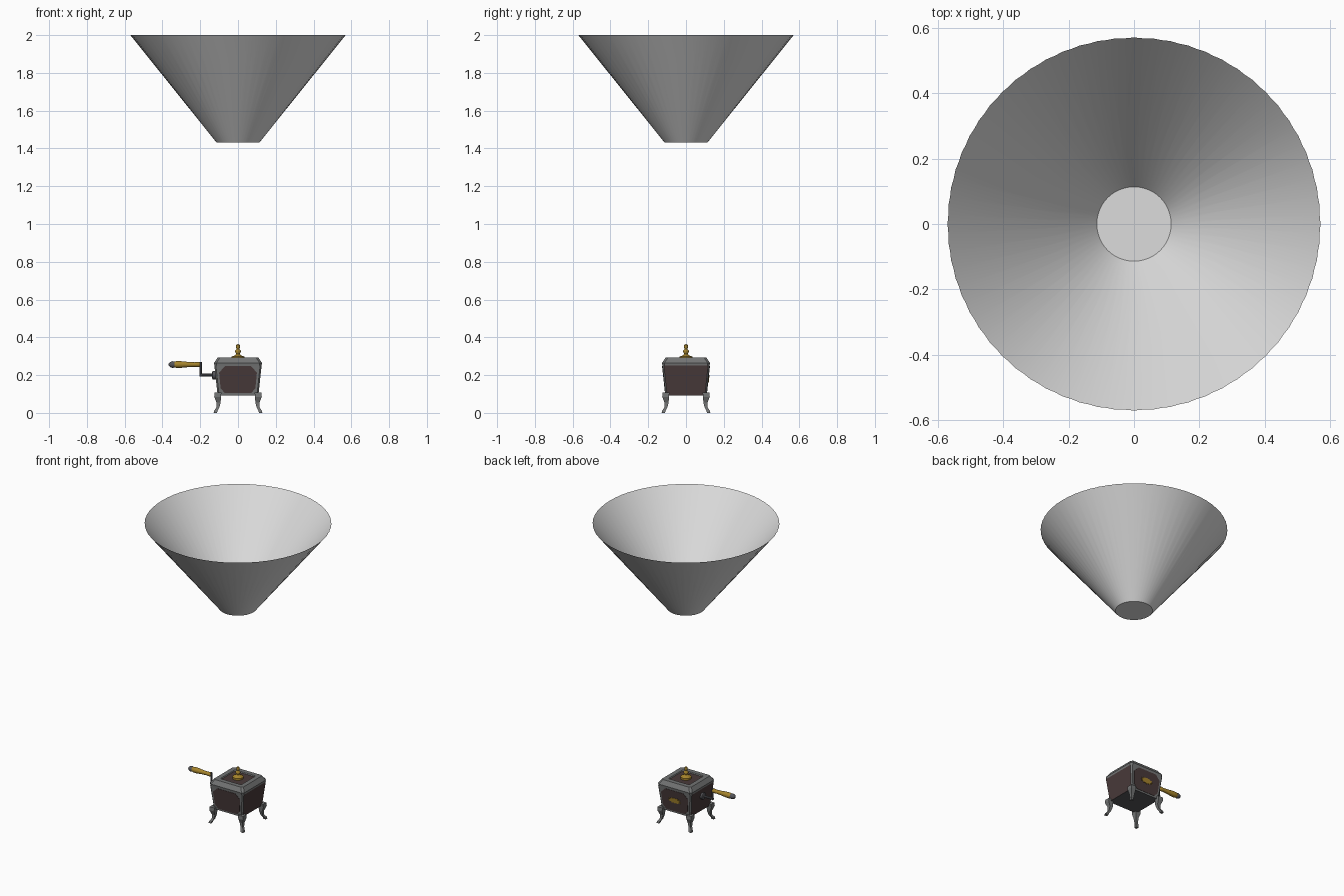
import bpy, bmesh, math
from mathutils import Vector, Matrix

if "Cube" in bpy.data.objects:
    bpy.data.objects.remove(bpy.data.objects["Cube"])


def material(name, rgb):
    m = bpy.data.materials.new(name)
    m.diffuse_color = (*rgb, 1)
    m.use_nodes = True
    m.node_tree.nodes["Principled BSDF"].inputs["Base Color"].default_value = m.diffuse_color
    return m


PALE = material("pale_grey", (0.72, 0.72, 0.72))
IRON = material("grey_iron", (0.17, 0.175, 0.175))
DARK = material("dark_iron", (0.09, 0.09, 0.1))
BROWN = material("dark_brown", (0.066, 0.042, 0.042))
GOLD = material("gold", (0.38, 0.23, 0.025))


def finish(name, bm, mats, smooth=False):
    bmesh.ops.recalc_face_normals(bm, faces=bm.faces)
    me = bpy.data.meshes.new(name)
    bm.to_mesh(me)
    bm.free()
    ob = bpy.data.objects.new(name, me)
    bpy.context.collection.objects.link(ob)
    for m in mats:
        me.materials.append(m)
    if smooth:
        bpy.ops.object.select_all(action='DESELECT')
        ob.select_set(True)
        bpy.context.view_layer.objects.active = ob
        bpy.ops.object.shade_smooth_by_angle(angle=math.radians(40))
    return ob


def loft(bm, rings, caps=True, mat=0):
    """Skin a list of equal-length point rings."""
    rows = [[bm.verts.new(p) for p in r] for r in rings]
    n = len(rows[0])
    faces = []
    for a, b in zip(rows, rows[1:]):
        faces += [bm.faces.new((a[i], a[(i + 1) % n], b[(i + 1) % n], b[i]))
                  for i in range(n)]
    if caps:
        faces += [bm.faces.new(rows[0][::-1]), bm.faces.new(rows[-1])]
    for f in faces:
        f.material_index = mat
    return faces


def lathe(name, profile, mats, sides=12, matrix=Matrix(), gold_from=None):
    """Revolve (radius, height) pairs around the local z axis."""
    bm = bmesh.new()
    loft(bm, [[matrix @ Vector((r * math.cos(2 * math.pi * i / sides),
                                r * math.sin(2 * math.pi * i / sides), z))
               for i in range(sides)] for r, z in profile])
    return finish(name, bm, mats, True)


def square(h, z, c=0.0):
    """Square ring of half width h with corners cut by c."""
    return [(x, y, z) for x, y in (
        (h - c, -h), (h, -h + c), (h, h - c), (h - c, h),
        (-h + c, h), (-h, h - c), (-h, -h + c), (-h + c, -h))]


# Funnel: open cone with a closed floor, made of two overlapping shells
for name, turn in (("funnel_outer", 0.0), ("funnel_inner", 0.5)):
    bm = bmesh.new()
    n = 32
    rings = [[bm.verts.new((r * math.cos((i + turn) * 2 * math.pi / n),
                            r * math.sin((i + turn) * 2 * math.pi / n), z))
              for i in range(n)] for r, z in ((0.114, 1.432), (0.57, 2.0))]
    for i in range(n):
        j = (i + 1) % n
        bm.faces.new((rings[0][i], rings[0][j], rings[1][j], rings[1][i]))
    if turn == 0:
        bm.faces.new(rings[0][::-1])
    ob = finish(name, bm, [PALE], True)
    if turn:
        ob.data.flip_normals()

# Body: tapered box, iron front and back, brown sides
bm = bmesh.new()
loft(bm, [square(0.108, 0.093, 0.008), square(0.125, 0.25, 0.008)])
bm.normal_update()
for f in bm.faces:
    c = f.calc_center_median()
    if abs(c.x) > 0.11 and abs(c.y) < 0.05:
        f.material_index = 1
    elif c.z < 0.1:
        f.material_index = 2
finish("body", bm, [IRON, BROWN, DARK])

# Lid: bevelled rim with a recessed brown top
bm = bmesh.new()
loft(bm, [square(0.125, 0.25, 0.012), square(0.127, 0.264, 0.012),
          square(0.108, 0.292, 0.012), square(0.078, 0.292, 0.008),
          square(0.074, 0.286, 0.008)])
for f in bm.faces:
    if len(f.verts) == 8 and f.calc_center_median().z > 0.28:
        f.material_index = 1
finish("lid", bm, [IRON, BROWN])


def plate(name, points, z0, mat, side, lift):
    """Thin plate lying on the sloped front (-1) or back (+1) wall."""
    bm = bmesh.new()
    rings = []
    for d in (0.0, lift):
        rings.append([(x, side * (0.108 + (z0 + z - 0.093) * 0.1083 + d), z0 + z)
                      for x, z in points])
    loft(bm, rings)
    return finish(name, bm, [mat])


# Octagonal panels front and back, ornament on the back
octagon = [(sx * x, sz * z) for sx, sz, pts in (
    (1, 1, ((0.1, 0.04), (0.068, 0.073))), (-1, 1, ((0.068, 0.073), (0.1, 0.04))),
    (-1, -1, ((0.092, 0.045), (0.068, 0.07))), (1, -1, ((0.068, 0.07), (0.092, 0.045))))
    for x, z in pts]
for name, s in (("front_panel", -1), ("back_panel", 1)):
    plate(name, octagon, 0.174, BROWN, s, 0.002)
leaf = []
for i in range(24):
    a = 2 * math.pi * i / 24
    k = 1.0 if i % 2 == 0 else 0.72
    leaf.append((0.048 * k * math.cos(a), 0.02 * k * math.sin(a)))
plate("back_ornament", leaf, 0.18, GOLD, 1, 0.005)

# Legs: curved, thick at the hip and turned out at the foot
LEG = ((0.106, 0.108, 0.018), (0.108, 0.085, 0.018), (0.103, 0.055, 0.011),
       (0.107, 0.028, 0.008), (0.117, 0.012, 0.009), (0.12, 0.0, 0.009))
for name, sx, sy in (("front_left_leg", -1, -1), ("front_right_leg", 1, -1),
                     ("back_left_leg", -1, 1), ("back_right_leg", 1, 1)):
    bm = bmesh.new()
    loft(bm, [[(sx * (o + dx * w), sy * (o + dy * w), z)
               for dx, dy in ((1, 1), (-1, 1), (-1, -1), (1, -1))]
              for o, z, w in LEG])
    finish(name, bm, [IRON])

# Lid knob
lathe("knob", [(0.034, 0.285), (0.034, 0.298), (0.018, 0.304), (0.01, 0.312),
               (0.016, 0.324), (0.014, 0.332), (0.007, 0.338), (0.011, 0.35),
               (0.009, 0.36), (0.003, 0.364)], [GOLD])

# Crank: flange, shaft, arm, wooden grip and end cap
left = Matrix.Rotation(-math.pi / 2, 4, 'Y')
axle = Matrix.Translation((0, 0, 0.2)) @ left
lathe("crank_flange", [(0.022, 0.112), (0.022, 0.134), (0.014, 0.138)], [DARK], 12, axle)
lathe("crank_shaft", [(0.008, 0.12), (0.008, 0.203)], [DARK], 8, axle)
lathe("crank_arm", [(0.007, 0.193), (0.007, 0.27)], [DARK], 8,
      Matrix.Translation((-0.198, 0, 0)))
grip = Matrix.Translation((0, 0, 0.256)) @ left
lathe("crank_grip", [(0.01, 0.2), (0.014, 0.206), (0.012, 0.23), (0.014, 0.265),
                     (0.018, 0.305), (0.018, 0.325), (0.015, 0.338)], [GOLD], 12, grip)
lathe("crank_cap", [(0.016, 0.336), (0.018, 0.346), (0.013, 0.36), (0.005, 0.367)],
      [DARK], 12, grip)
